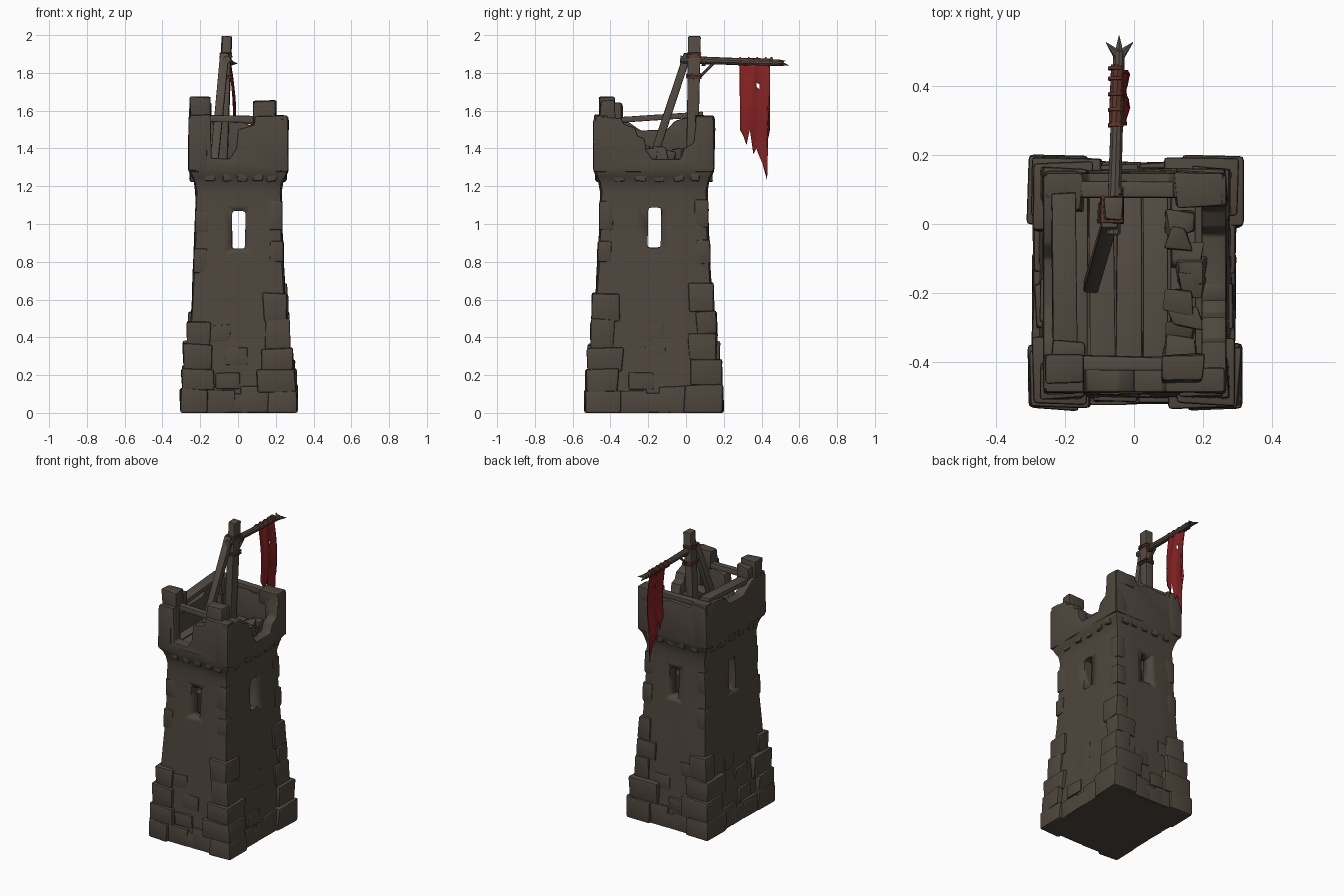
import bpy, bmesh, math, random
from mathutils import Vector, Matrix

if "Cube" in bpy.data.objects:
    bpy.data.objects.remove(bpy.data.objects["Cube"])

random.seed(7)
R = random.uniform
CY = -0.17  # centre of the tower in y


def material(name, rgb):
    m = bpy.data.materials.new(name)
    m.diffuse_color = (*rgb, 1)
    m.use_nodes = True
    m.node_tree.nodes["Principled BSDF"].inputs["Base Color"].default_value = m.diffuse_color
    return m


STONE = material("stone", (0.077, 0.062, 0.047))
WOOD = material("old wood", (0.088, 0.073, 0.057))
ROPE = material("rope", (0.11, 0.036, 0.024))
CLOTH = material("red cloth", (0.23, 0.015, 0.016))


def finish(name, bm, mat, bevel=0.0, angle=35):
    bmesh.ops.recalc_face_normals(bm, faces=bm.faces)
    if bevel:
        edges = [e for e in bm.edges if len(e.link_faces) == 2 and e.calc_face_angle(0) > 0.5]
        bmesh.ops.bevel(bm, geom=edges, offset=bevel, segments=2, profile=0.6,
                        affect='EDGES', clamp_overlap=True)
    me = bpy.data.meshes.new(name)
    bm.to_mesh(me)
    bm.free()
    ob = bpy.data.objects.new(name, me)
    bpy.context.collection.objects.link(ob)
    me.materials.append(mat)
    bpy.ops.object.select_all(action='DESELECT')
    ob.select_set(True)
    bpy.context.view_layer.objects.active = ob
    bpy.ops.object.shade_smooth_by_angle(angle=math.radians(angle))
    return ob


def block(bm, c, s, j=0.008):
    """Roughly hewn block: a box with its corners nudged."""
    vs = bmesh.ops.create_cube(bm, matrix=Matrix.Translation(c) @ Matrix.Diagonal((*s, 1)))["verts"]
    for v in vs:
        v.co += Vector((R(-j, j), R(-j, j), R(-j, j)))
        v.co.z = max(v.co.z, 0)


def along(p0, p1):
    p0, p1 = Vector(p0), Vector(p1)
    d = p1 - p0
    q = Vector((0, 0, 1)).rotation_difference(d)
    return Matrix.Translation((p0 + p1) / 2) @ q.to_matrix().to_4x4(), d.length


def beam(bm, p0, p1, w, h, j=0.004):
    m, l = along(p0, p1)
    for v in bmesh.ops.create_cube(bm, matrix=m @ Matrix.Diagonal((w, h, l, 1)))["verts"]:
        v.co += Vector((R(-j, j), R(-j, j), 0))


def rod(bm, p0, p1, r0, r1, n=10):
    m, l = along(p0, p1)
    bmesh.ops.create_cone(bm, cap_ends=True, segments=n, radius1=r0, radius2=r1, depth=l, matrix=m)


def half(z):
    """Half widths of the tower in x and y at height z."""
    t = [(0, .285, .34), (.3, .265, .325), (.6, .247, .31), (1, .23, .288),
         (1.17, .227, .284), (1.22, .235, .292), (1.28, .262, .317), (1.32, .262, .317)]
    for a, b in zip(t, t[1:]):
        if z <= b[0]:
            k = (z - a[0]) / (b[0] - a[0])
            return a[1] + k * (b[1] - a[1]), a[2] + k * (b[2] - a[2])
    return t[-1][1:]


# Tower shaft: stacked square rings, slightly uneven
bm = bmesh.new()
N, rings = 6, []
for z in (0, .12, .24, .36, .48, .6, .72, .84, .98, 1.1, 1.17, 1.22, 1.25, 1.28, 1.315):
    hx, hy = half(z)
    ring = []
    for k in range(4):
        for i in range(N):
            u = -1 + 2 * i / N
            x, y = [(u, -1), (1, u), (-u, 1), (-1, -u)][k]
            c = 0.97 if i == 0 else 1
            ring.append(bm.verts.new((.003 + x * hx * c + R(-.003, .003), CY + y * hy * c + R(-.003, .003), z)))
    rings.append(ring)
for a, b in zip(rings, rings[1:]):
    for i in range(4 * N):
        k = (i + 1) % (4 * N)
        bm.faces.new((a[i], a[k], b[k], b[i]))
bm.faces.new(rings[0])
bm.faces.new(rings[-1])
tower = finish("tower_shaft", bm, STONE)

# Hollow room and the four window slits
cuts = [("room", (0, CY, .7), (.33, .44, 1.06), 0), ("front_back_windows", (.003, CY, .97), (.07, 1, .2), .015),
        ("side_windows", (0, CY + .003, .98), (1, .07, .21), .015)]
for name, c, s, bev in cuts:
    bm = bmesh.new()
    block(bm, c, s, 0.003)
    cutter = finish(name + "_cutter", bm, STONE, bev)
    cutter.hide_render = True
    mod = tower.modifiers.new(name, 'BOOLEAN')
    mod.object, mod.operation, mod.solver = cutter, 'DIFFERENCE', 'EXACT'
    bpy.context.view_layer.objects.active = tower
    bpy.ops.object.modifier_apply(modifier=name)
    bpy.data.objects.remove(cutter)

# Corner stones stepping up the shaft
bm = bmesh.new()
for sx, sy, top in ((-1, -1, .45), (1, -1, .55), (1, 1, .68), (-1, 1, .5)):
    z, flip = 0, 0
    while z < top:
        h = R(.1, .16)
        hx, hy = half(z + h / 2)
        out = .028 if z < .25 else .013
        wide = (.16 if z < .25 else .11)
        lx, ly = wide + R(-.02, .02) + .03 * flip, wide + R(-.02, .02) + .03 * (1 - flip)
        block(bm, (.003 + sx * (hx + out - lx / 2), CY + sy * (hy + out - ly / 2), z + h / 2),
              (lx, ly, h + .01), .008)
        z += h
        flip = 1 - flip
    # worn quoins higher up
    for z in (.82, 1.04):
        hx, hy = half(z)
        block(bm, (.003 + sx * (hx - .036), CY + sy * (hy - .036), z + R(-.04, .04)), (.076, .076, R(.1, .16)), .003)
finish("corner_stones", bm, STONE, .013)

# Base course and scattered raised stones on each wall
bm = bmesh.new()
for k in range(4):
    for u, z, w, h in [(-.33, .06, .15, .12), (0, .05, .17, .1), (.33, .07, .16, .14), (-.2, .17, .13, .09),
                       (R(-.4, .4), .3, .12, .1), (R(-.5, .5), .42, .1, .09)]:
        hx, hy = half(z)
        o = .004 if z > .2 else .012
        if k % 2 == 0:
            block(bm, (u * hx, CY + (k - 1) * (hy - .03 + o), z), (w, .06, h), .005)
        else:
            block(bm, ((k - 2) * (hx - .03 + o), CY + u * hy, z), (.06, w, h), .005)
finish("wall_stones", bm, STONE, .01)

# Worn corbels under the parapet
bm = bmesh.new()
for s in (-1, 1):
    for u in (-.62, -.25, .1, .45, .75):
        block(bm, (u * .24, CY + s * .283, 1.255), (.05, .05, .06), .006)
        block(bm, (s * .229, CY + u * .29, 1.255), (.05, .055, .06), .006)
finish("corbels", bm, STONE, .01)


# Broken parapet: one wall profile per side, pushed to its thickness
def wall(name, top, axis, a, b):
    bm = bmesh.new()
    pts = [(top[0][0], 1.275)] + top + [(top[-1][0], 1.275)]
    loops = [[bm.verts.new((u, d, z) if axis == 'y' else (d, u, z)) for u, z in pts] for d in (a, b)]
    n = len(pts)
    bm.faces.new(loops[0])
    bm.faces.new(loops[1][::-1])
    for i in range(n):
        bm.faces.new((loops[0][i], loops[0][(i + 1) % n], loops[1][(i + 1) % n], loops[1][i]))
    finish(name, bm, STONE, .01)


wall("front_parapet", [(-.256, 1.575), (-.145, 1.58), (-.14, 1.35), (-.045, 1.345), (-.01, 1.4), (0, 1.5),
                       (.085, 1.525), (.09, 1.57), (.262, 1.575)], 'y', -.487, -.415)
wall("back_parapet", [(-.256, 1.575), (-.15, 1.57), (-.13, 1.53), (.02, 1.54), (.06, 1.525), (.1, 1.53),
                      (.115, 1.57), (.258, 1.575)], 'y', .075, .148)
wall("right_parapet", [(-.48, 1.57), (-.34, 1.56), (-.33, 1.53), (-.27, 1.51), (-.255, 1.465), (-.22, 1.455),
                       (-.21, 1.39), (-.18, 1.345), (-.03, 1.345), (-.01, 1.4), (.04, 1.43), (.055, 1.57),
                       (.142, 1.57)], 'x', .195, .267)
wall("left_parapet", [(-.48, 1.57), (-.34, 1.565), (-.29, 1.53), (-.24, 1.495), (-.1, 1.5), (-.06, 1.545),
                      (.02, 1.57), (.142, 1.57)], 'x', -.263, -.195)

# Merlons and thickened corners
bm = bmesh.new()
block(bm, (-.2, -.415, 1.6), (.11, .09, .14))
block(bm, (-.19, -.36, 1.57), (.09, .05, .14))
block(bm, (.14, -.415, 1.59), (.12, .085, .125))
block(bm, (.185, .1, 1.53), (.13, .1, .1))
block(bm, (-.2, .09, 1.52), (.1, .1, .1))
for sx in (-1, 1):
    for sy in (-1, 1):
        block(bm, (.003 + sx * .214, CY + sy * .27, 1.42), (.1, .1, .28), .005)
finish("merlons", bm, STONE, .012)

# Rubble lying inside against the right wall
bm = bmesh.new()
for i in range(9):
    block(bm, (R(.12, .17), -.36 + i * .045, 1.35 + R(0, .03)), (R(.06, .1), R(.06, .09), R(.05, .1)), .014)
finish("rubble", bm, STONE, .01)

# Plank floor
bm = bmesh.new()
for i in range(5):
    x = -.17 + i * .078
    beam(bm, (x, -.42, 1.33), (x, .08, 1.33 + R(-.004, .004)), .072, .03)
finish("floor_planks", bm, WOOD, .005)

# Rails between the merlons
bm = bmesh.new()
beam(bm, (-.2, -.4, 1.56), (.16, -.405, 1.553), .036, .04)
beam(bm, (-.2, .1, 1.55), (.14, .1, 1.545), .036, .045)
beam(bm, (-.2, -.37, 1.55), (-.2, .09, 1.58), .07, .03)
finish("rails", bm, WOOD, .006)

# Post, leaning brace, banner arm and its strut
bm = bmesh.new()
beam(bm, (-.08, .032, 1.32), (-.06, .045, 1.995), .054, .066)
finish("post", bm, WOOD, .008)
bm = bmesh.new()
beam(bm, (-.125, -.18, 1.33), (-.07, .01, 1.9), .045, .04)
finish("brace", bm, WOOD, .007)
bm = bmesh.new()
rod(bm, (-.06, -.03, 1.87), (-.043, .5, 1.853), .021, .017)
finish("banner_arm", bm, WOOD)
bm = bmesh.new()
rod(bm, (-.06, .06, 1.765), (-.055, .15, 1.855), .008, .007, 6)
finish("arm_strut", bm, WOOD)

# Splintered tip of the arm
bm = bmesh.new()
for dx, y, z in ((-.038, .525, 1.865), (0, .545, 1.84), (.04, .525, 1.85)):
    rod(bm, (-.043, .485, 1.853), (-.043 + dx, y, z), .017, .001, 6)
finish("splintered_tip", bm, WOOD)

# Rope lashings
bm = bmesh.new()
for z in (1.775, 1.79, 1.887, 1.903):
    block(bm, (-.064, .041, z), (.066, .078, .012), .003)
for y in (.09, .1, .285, .33, .375, .42, .45):
    rod(bm, (-.053, y - .005, 1.861), (-.053, y + .005, 1.86), .024, .024)
finish("rope_lashings", bm, ROPE, .002)

# Cloth sleeve and tattered hanging banner
bm = bmesh.new()
rod(bm, (-.053, .287, 1.859), (-.047, .46, 1.856), .021, .02)
finish("banner_sleeve", bm, ROPE)
bm = bmesh.new()
cols = [(.285, 1.5), (.305, 1.465), (.32, 1.42), (.338, 1.5), (.357, 1.37), (.372, 1.4), (.388, 1.36),
        (.405, 1.32), (.428, 1.235), (.427, 1.42), (.444, 1.5)]
rows, grid = 18, []
for y, low in cols:
    line = []
    for r in range(rows + 1):
        t = r / rows
        z = 1.85 + (low - 1.85) * t
        yy = y if y < .42 else y + .012 * (1 - t) * (y < .44)
        x = -.045 + .026 * math.sin(min(1, (1.85 - z) / .4) * 2.5) + .006 * math.sin(y * 75 + 2 * t)
        line.append(bm.verts.new((x, yy, z)))
    grid.append(line)
for i in range(len(cols) - 1):
    for r in range(rows):
        if (i, r) != (5, 4):  # torn hole
            bm.faces.new((grid[i][r], grid[i + 1][r], grid[i + 1][r + 1], grid[i][r + 1]))
banner = finish("banner", bm, CLOTH, 0, 60)
mod = banner.modifiers.new("thickness", 'SOLIDIFY')
mod.thickness, mod.offset = .005, 0
